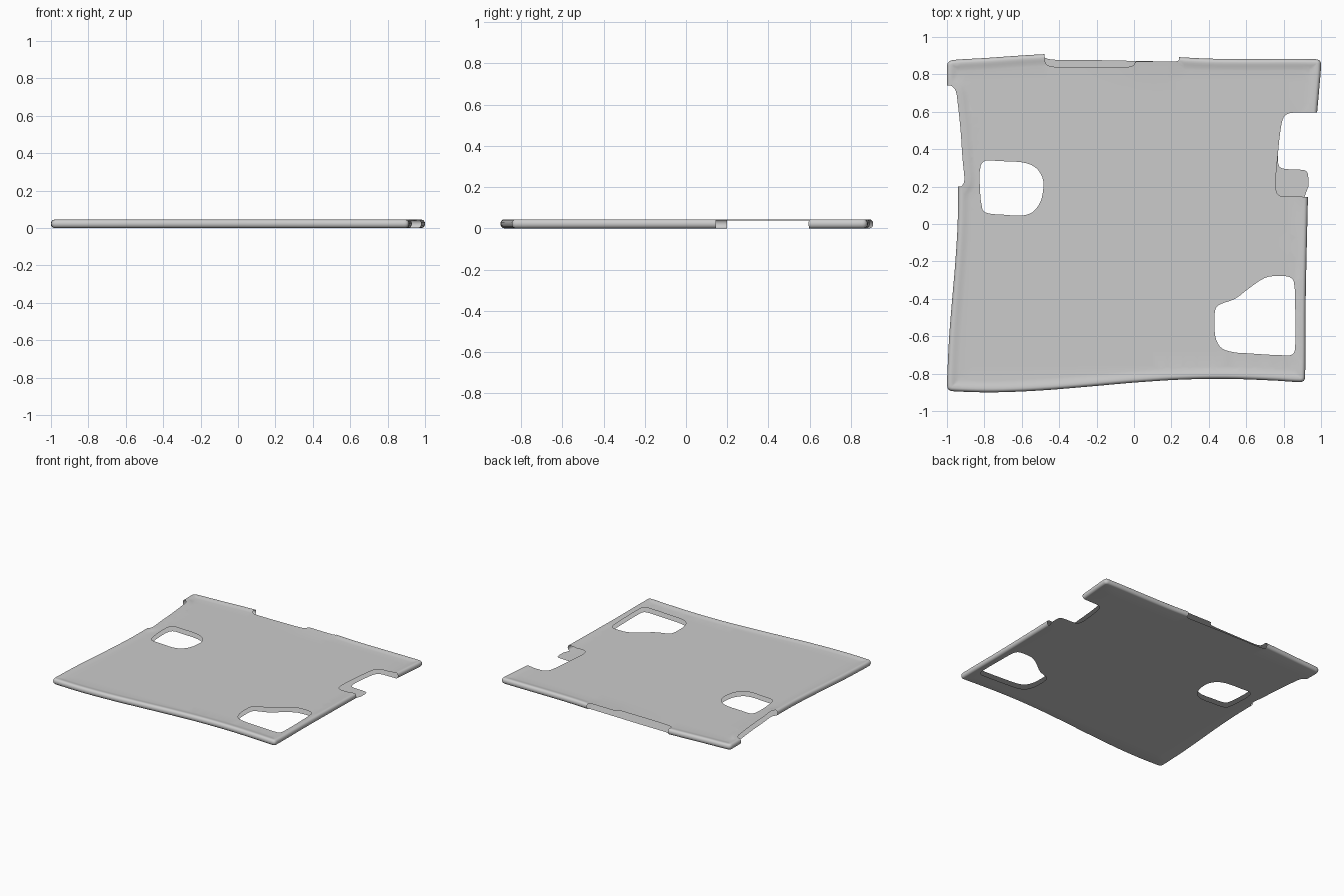
import bpy, bmesh, math
from mathutils import Vector
from mathutils.geometry import delaunay_2d_cdt, intersect_point_line

if "Cube" in bpy.data.objects:
    bpy.data.objects.remove(bpy.data.objects["Cube"])

HEIGHT, BULGE, DEPTH = 0.044, 0.007, 0.018


def smooth(pts, steps=5, closed=False):
    """Hermite curve through the points, tangents scaled to each span."""
    p = [Vector(q) for q in pts]
    n = len(p)
    def tan(i):
        a, b = (p[i - 1], p[(i + 1) % n]) if closed else (p[max(i - 1, 0)], p[min(i + 1, n - 1)])
        return (b - a).normalized()
    out = []
    for i in range(n if closed else n - 1):
        a, b = p[i], p[(i + 1) % n]
        L = (b - a).length
        ta, tb = tan(i) * L, tan((i + 1) % n) * L
        for k in range(steps):
            t = k / steps
            out.append(a * (2*t**3 - 3*t**2 + 1) + ta * (t**3 - 2*t**2 + t)
                       + b * (3*t**2 - 2*t**3) + tb * (t**3 - t**2))
    return out if closed else out + [p[-1]]


def inset(path, d):
    """Shift an anticlockwise open path inwards."""
    out = []
    for i, q in enumerate(path):
        t = (path[min(i + 1, len(path) - 1)] - path[max(i - 1, 0)]).normalized()
        out.append(q + Vector((-t.y, t.x)) * d)
    return out


def inside(q, poly):
    r = False
    for i in range(len(poly)):
        a, b = poly[i - 1], poly[i]
        if (a.y > q.y) != (b.y > q.y) and q.x < (b.x - a.x) * (q.y - a.y) / (b.y - a.y) + a.x:
            r = not r
    return r


def distance(q, path):
    best = 9.0
    for a, b in zip(path, path[1:]):
        c, t = intersect_point_line(q, a, b)
        c = Vector(c[:2])
        c = a if t < 0 else b if t > 1 else c
        best = min(best, (q - c).length)
    return best


# Surviving stretches of the rounded rim, anticlockwise
rim_front = smooth([(-.94, .2), (-.943, 0), (-.955, -.2), (-.972, -.4), (-.988, -.6), (-.997, -.78),
                    (-.999, -.865), (-.991, -.886), (-.968, -.894), (-.75, -.9), (-.5, -.89), (-.25, -.87),
                    (0, -.848), (.25, -.832), (.5, -.828), (.75, -.837), (.885, -.845),
                    (.907, -.839), (.915, -.815), (.918, -.4), (.93, .145)])
rim_right = smooth([(.979, .595), (.99, .72), (1, .852), (.993, .873), (.97, .881), (.6, .882), (.4, .884), (.24, .892)])
rim_left = smooth([(-.478, .908), (-.6, .901), (-.8, .887), (-.965, .877), (-.991, .867), (-1, .845), (-1, .74)])

# Torn edges between the rims, for upper and lower layer
torn_left = smooth([(-.972, .736), (-.953, .712), (-.943, .65), (-.927, .5), (-.917, .35), (-.907, .25),
                    (-.91, .22), (-.92, .204)], 3)
tear_side = [(.77, .38), (.783, .5), (.8, .57), (.83, .592), (.9, .595)]
torn_right_top = smooth([(.85, .147), (.79, .148), (.765, .165), (.757, .22), (.763, .3)] + tear_side, 3)
torn_right_low = smooth([(.932, .2), (.929, .27), (.91, .288), (.81, .294), (.775, .31)] + tear_side, 3)
torn_back_top = smooth([(.22, .868), (.1, .868), (.01, .868), (0, .852), (-.02, .841), (-.2, .838),
                        (-.42, .84), (-.465, .85), (-.476, .87)], 3)
torn_back_low = smooth([(.22, .868), (0, .872), (-.2, .876), (-.42, .878), (-.46, .882)], 3)

# Holes through both layers
holes = [smooth([(-.825, .22), (-.82, .31), (-.795, .338), (-.72, .336), (-.6, .33), (-.53, .305), (-.49, .25),
                 (-.485, .19), (-.5, .12), (-.54, .065), (-.6, .045), (-.7, .05), (-.78, .057), (-.81, .077)], 3, True),
         smooth([(.43, -.55), (.435, -.455), (.46, -.43), (.54, -.4), (.62, -.34), (.7, -.288), (.76, -.278),
                 (.83, -.283), (.855, -.31), (.862, -.45), (.862, -.65), (.85, -.695), (.8, -.702), (.6, -.691),
                 (.53, -.685), (.47, -.665), (.44, -.62)], 3, True)]

# Line that the raised border of the upper layer follows
edge_line = rim_right + [Vector((0, .88)), Vector((-.3, .89))] + rim_left + torn_left + rim_front


def top_z(q):
    t = min(max((distance(q, edge_line) - DEPTH) / 0.045, 0), 1)
    return HEIGHT - BULGE * t * t * (3 - 2 * t)


bm = bmesh.new()


def add_layer(torn_right, torn_back, upper):
    outline = (inset(rim_front, DEPTH) + torn_right + inset(rim_right, DEPTH) + torn_back
               + inset(rim_left, DEPTH) + torn_left)
    verts, edges = [], []
    for loop in [outline] + holes:
        s, n = len(verts), len(loop)
        verts += loop
        edges += [(s + i, s + (i + 1) % n) for i in range(n)]
    # Extra points: rows along the border, coarse grid in the middle
    extra = []
    if upper:
        for d in (.028, .038, .05, .064):
            for path in (rim_front, rim_right, rim_left, torn_left):
                extra += inset(path, d)[1:-1]
    extra += [Vector((-.86 + .08 * i, -.76 + .08 * j)) for i in range(22) for j in range(20)]
    for q in extra:
        if inside(q, outline) and not any(inside(q, h) for h in holes) \
                and distance(q, outline + outline[:1]) > .006:
            verts.append(q)
    co, _, faces, *_ = delaunay_2d_cdt(verts, edges, [], 0, 1e-6)
    bv = [bm.verts.new((q.x, q.y, top_z(q) if upper else 0)) for q in co]
    for f in faces:
        c = sum((co[i] for i in f), Vector((0, 0))) / len(f)
        if inside(c, outline) and not any(inside(c, h) for h in holes):
            ids = list(f)
            a, b, d = (co[i] for i in ids[:3])
            if ((b - a).cross(d - a) > 0) != upper:
                ids.reverse()
            bm.faces.new([bv[i] for i in ids])
    bmesh.ops.delete(bm, geom=[v for v in bv if not v.link_faces], context='VERTS')


def add_rim(path, steps=8):
    """Half-round edge joining the lower layer to the upper one."""
    rings = []
    for k in range(steps + 1):
        a = math.pi * k / steps
        z = HEIGHT / 2 * (1 - math.cos(a))
        rings.append([bm.verts.new((q.x, q.y, z)) for q in inset(path, DEPTH * (1 - math.sin(a)))])
    for lo, hi in zip(rings, rings[1:]):
        for i in range(len(path) - 1):
            bm.faces.new((lo[i], lo[i + 1], hi[i + 1], hi[i]))


add_layer(torn_right_top, torn_back_top, True)
add_layer(torn_right_low, torn_back_low, False)
for rim in (rim_front, rim_right, rim_left):
    add_rim(rim)
bmesh.ops.remove_doubles(bm, verts=bm.verts, dist=0.0008)

mesh = bpy.data.meshes.new("torn_hollow_pad")
bm.to_mesh(mesh)
bm.free()
pad = bpy.data.objects.new("torn_hollow_pad", mesh)
bpy.context.collection.objects.link(pad)
bpy.context.view_layer.objects.active = pad
pad.select_set(True)
bpy.ops.object.shade_smooth_by_angle(angle=math.radians(50))
